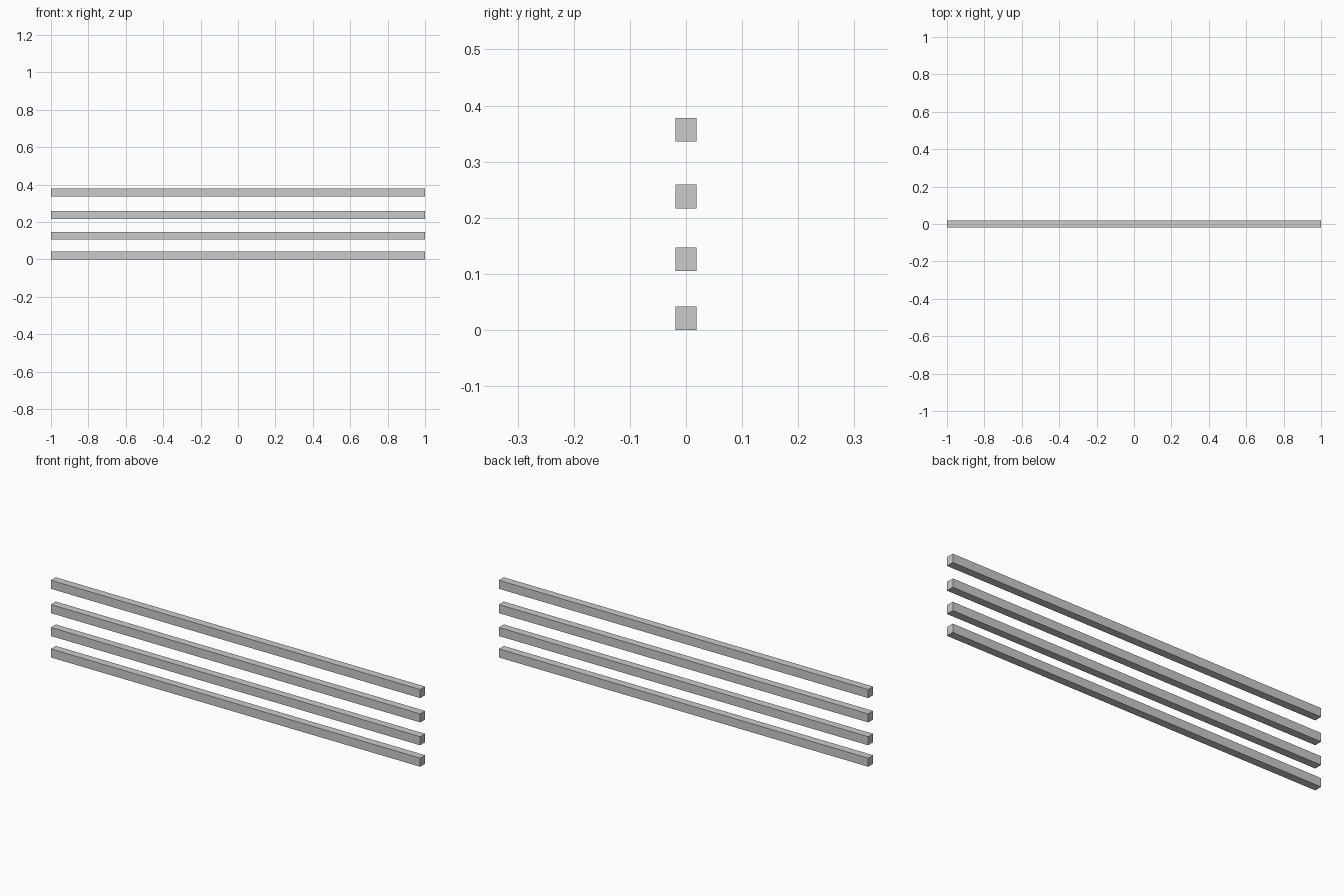
import bpy

if "Cube" in bpy.data.objects:
    bpy.data.objects.remove(bpy.data.objects["Cube"])

LENGTH, DEPTH, HEIGHT = 2.0, 0.038, 0.042


def rail(name, bottom):
    bpy.ops.mesh.primitive_cube_add(size=1, location=(0, 0, bottom + HEIGHT / 2))
    obj = bpy.context.object
    obj.name = name
    obj.scale = (LENGTH, DEPTH, HEIGHT)
    bpy.ops.object.transform_apply(location=False, rotation=False, scale=True)


# Four horizontal rails, the gaps widening towards the top
for i, bottom in enumerate((0.0, 0.105, 0.217, 0.336), start=1):
    rail(f"rail_{i}", bottom)
